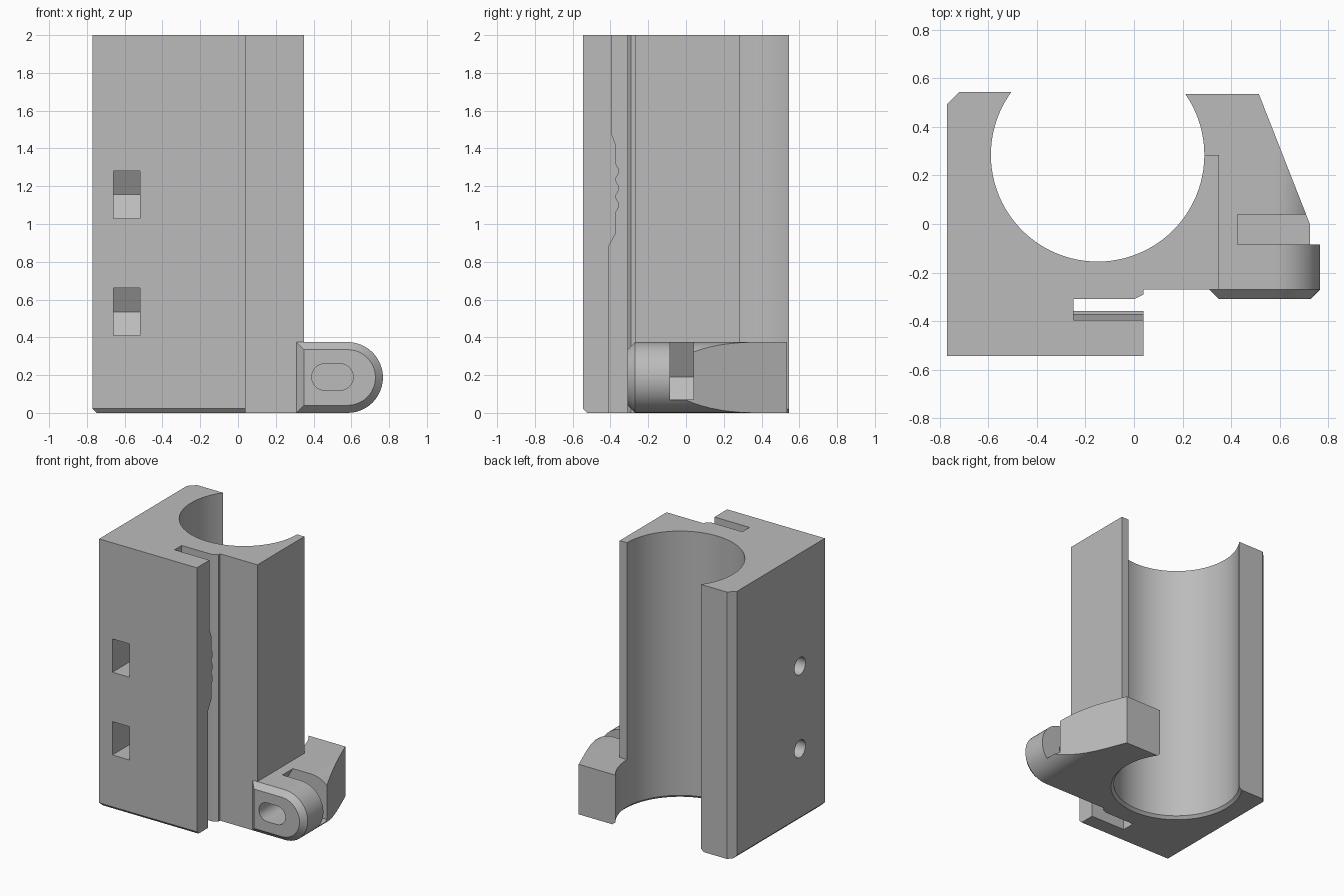
import bpy, bmesh, math
from mathutils import Vector

old = bpy.data.objects.get("Cube")
if old:
    bpy.data.objects.remove(old, do_unlink=True)

grey = bpy.data.materials.new("plain grey")
grey.use_nodes = True
colour = (0.5, 0.5, 0.5, 1)
grey.diffuse_color = colour
grey.node_tree.nodes["Principled BSDF"].inputs["Base Color"].default_value = colour

PLACE = {
    "x": lambda u, v, d: Vector((d, u, v)),
    "y": lambda u, v, d: Vector((u, d, v)),
    "z": lambda u, v, d: Vector((u, v, d)),
}


def loft(name, axis, sections):
    """Solid through matching outlines, each given as (depth, points)."""
    bm = bmesh.new()
    rings = [[bm.verts.new(PLACE[axis](u, v, d)) for u, v in pts] for d, pts in sections]
    n = len(rings[0])
    for a, b in zip(rings, rings[1:]):
        for i in range(n):
            j = (i + 1) % n
            bm.faces.new((a[i], a[j], b[j], b[i]))
    bm.faces.new(rings[0])
    bm.faces.new(rings[-1])
    bmesh.ops.recalc_face_normals(bm, faces=bm.faces)
    mesh = bpy.data.meshes.new(name)
    bm.to_mesh(mesh)
    bm.free()
    mesh.materials.append(grey)
    obj = bpy.data.objects.new(name, mesh)
    bpy.context.collection.objects.link(obj)
    return obj


def prism(name, axis, start, end, pts):
    return loft(name, axis, [(start, pts), (end, pts)])


def circle(u, v, r, n=96):
    return [(u + r * math.cos(2 * math.pi * i / n), v + r * math.sin(2 * math.pi * i / n))
            for i in range(n)]


def rounded_end(left, centre, r, z=0.1875, n=24):
    """Bar outline: square on the left, half round on the right."""
    arc = [(centre + r * math.sin(math.pi * i / n), z - r * math.cos(math.pi * i / n))
           for i in range(n + 1)]
    return [(left, z - r)] + arc + [(left, z + r)]


def combine(target, other, operation):
    mod = target.modifiers.new(operation, "BOOLEAN")
    mod.operation = operation
    mod.solver = "EXACT"
    mod.object = other
    bpy.context.view_layer.objects.active = target
    bpy.ops.object.modifier_apply(modifier=mod.name)
    bpy.data.objects.remove(other, do_unlink=True)


# Main upright body
body = prism("clamp_body", "z", 0, 2, [
    (-0.77, -0.545), (0.04, -0.545), (0.04, -0.27), (0.35, -0.27), (0.35, 0.285),
    (-0.15, 0.285), (-0.15, 0.545), (-0.72, 0.545), (-0.77, 0.495)])

# Foot block and its bolt lug with a bevelled front
R = 0.1875
full = rounded_end(0.31, 0.58, R)
inset = rounded_end(0.35, 0.58, R - 0.04)
combine(body, prism("foot_block", "y", -0.085, 0.535, rounded_end(-0.1, 0.58, R)), "UNION")
combine(body, loft("bolt_lug", "y", [(-0.085, full), (-0.27, full), (-0.31, inset)]), "UNION")

cutters = []

# Tube bore with a small lead-in at the bottom
cutters.append(prism("bore", "z", -0.1, 2.1, circle(-0.15, 0.285, 0.44)))
cutters.append(loft("bore_lead_in", "z", [
    (-0.02, circle(-0.15, 0.285, 0.48)), (0.02, circle(-0.15, 0.285, 0.44))]))

# Sloping outer side of the foot
cutters.append(prism("foot_slope", "z", -0.1, 0.5, [
    (0.725, -0.085), (0.725, 0), (0.515, 0.535), (0.476, 0.635), (1, 0.635), (1, -0.085)]))

# Strap slot with a toothed gripping face
teeth = []
for z in (1.1, 1.19, 1.28):
    teeth += [(-0.372, z - 0.04), (-0.358, z - 0.015), (-0.358, z + 0.015), (-0.372, z + 0.04)]
grip = ([(-0.41, -0.1), (-0.41, 0.88), (-0.372, 0.95)] + teeth
        + [(-0.372, 1.42), (-0.395, 1.48), (-0.395, 2.1)])
cutters.append(prism("strap_slot", "x", -0.25, 0.1, grip + [(-0.31, 2.1), (-0.31, -0.1)]))
cutters.append(prism("slot_flare", "z", -0.1, 2.1, [
    (0, -0.31), (0, -0.33), (0.08, -0.33), (0.08, -0.27), (0.04, -0.29)]))

# Nut pockets in the front and screw holes from the side
for z in (0.535, 1.155):
    cutters.append(prism("nut_pocket", "x", -0.66, -0.52, [
        (-0.7, z - 0.125), (-0.178, z - 0.125), (-0.106, z),
        (-0.178, z + 0.125), (-0.7, z + 0.125)]))
    cutters.append(prism("screw_hole", "x", -0.9, -0.4, circle(-0.25, z, 0.065, 32)))

# Nut slot and long bolt hole in the lug
cutters.append(prism("lug_nut_slot", "y", -0.085, 0.04, [
    (0.32, 0.19), (0.39, 0.07), (0.9, 0.07), (0.9, 0.42), (0.453, 0.42)]))
right = circle(0.54, 0.19, 0.07, 32)
left = circle(0.46, 0.19, 0.07, 32)
cutters.append(prism("bolt_hole", "y", -0.4, 0, right[:9] + left[8:25] + right[24:]))

# Small bevels on the bottom edges
cutters.append(prism("front_bevel", "x", -0.9, 0.1, [
    (-0.6, -0.03), (-0.52, -0.005), (-0.545, 0.022), (-0.6, 0.08)]))
cutters.append(prism("side_bevel", "y", -0.7, 0.7, [
    (-0.83, -0.03), (-0.745, -0.005), (-0.77, 0.022), (-0.83, 0.08)]))

for cutter in cutters:
    combine(body, cutter, "DIFFERENCE")

bpy.ops.object.select_all(action="DESELECT")
body.select_set(True)
bpy.context.view_layer.objects.active = body
bpy.ops.object.shade_smooth_by_angle(angle=math.radians(25))
